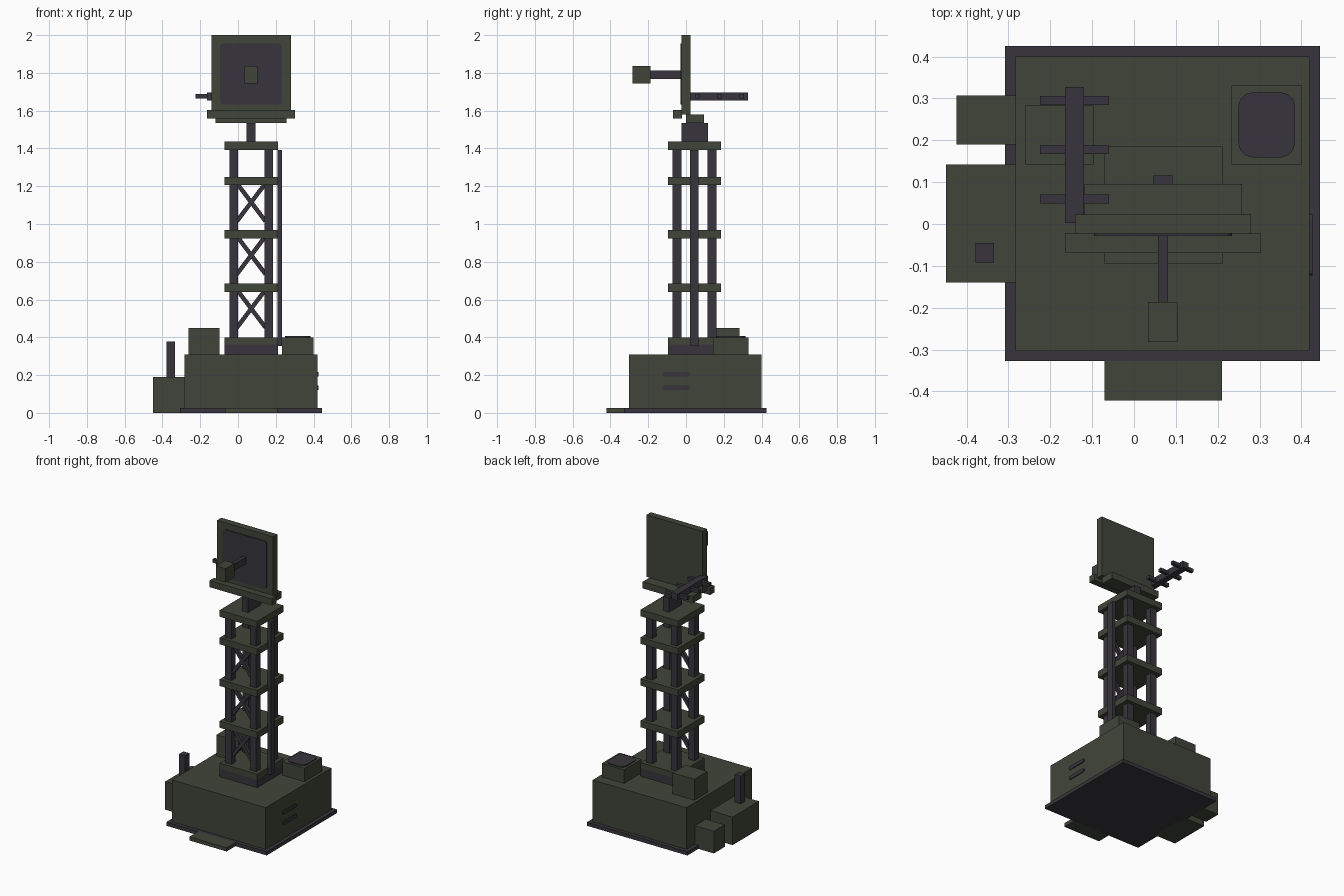
import bpy, bmesh, math
from mathutils import Matrix, Vector

if "Cube" in bpy.data.objects:
    bpy.data.objects.remove(bpy.data.objects["Cube"])


def material(name, rgb):
    m = bpy.data.materials.new(name)
    m.diffuse_color = (*rgb, 1)
    m.use_nodes = True
    m.node_tree.nodes["Principled BSDF"].inputs["Base Color"].default_value = m.diffuse_color
    return m


GREEN = material("olive green", (0.052, 0.060, 0.041))
DARK = material("dark grey", (0.039, 0.036, 0.045))


def finish(name, bm, mat):
    bmesh.ops.recalc_face_normals(bm, faces=bm.faces)
    me = bpy.data.meshes.new(name)
    bm.to_mesh(me)
    bm.free()
    me.materials.append(mat)
    ob = bpy.data.objects.new(name, me)
    bpy.context.collection.objects.link(ob)
    return ob


def box(name, x, y, z, mat):
    """Box from its (low, high) range on each axis."""
    bm = bmesh.new()
    bmesh.ops.create_cube(bm, size=1)
    for v in bm.verts:
        v.co = Vector([r[0] if c < 0 else r[1] for c, r in zip(v.co, (x, y, z))])
    return finish(name, bm, mat)


def plate(name, centre, u, v, w, h, radius, mat, steps=3, thick=0.006):
    """Thin rounded plate spanned by directions u and v, raised along u x v."""
    u, v, centre = Vector(u), Vector(v), Vector(centre)
    bm = bmesh.new()
    ring = []
    for i, (sx, sy) in enumerate(((1, 1), (-1, 1), (-1, -1), (1, -1))):
        for k in range(steps + 1):
            a = math.radians(90 * (i + k / steps))
            px = sx * (w / 2 - radius) + radius * math.cos(a)
            py = sy * (h / 2 - radius) + radius * math.sin(a)
            ring.append(bm.verts.new(centre + u * px + v * py))
    face = bm.faces.new(ring)
    out = bmesh.ops.extrude_face_region(bm, geom=[face])
    bmesh.ops.translate(bm, vec=u.cross(v) * thick,
                        verts=[g for g in out["geom"] if isinstance(g, bmesh.types.BMVert)])
    return finish(name, bm, mat)


# Shelter body, skid plate and step
box("skid_plate", (-0.308, 0.445), (-0.328, 0.425), (0, 0.025), DARK)
box("shelter_body", (-0.283, 0.42), (-0.303, 0.40), (0.025, 0.308), GREEN)
box("front_step", (-0.07, 0.21), (-0.422, -0.328), (0, 0.025), GREEN)

# Side cabinets and exhaust
box("side_cabinet", (-0.449, -0.283), (-0.14, 0.142), (0, 0.19), GREEN)
box("small_cabinet", (-0.424, -0.283), (0.19, 0.307), (0, 0.15), GREEN)
box("exhaust_stack", (-0.379, -0.334), (-0.093, -0.045), (0.19, 0.377), DARK)

# Side vents
for z in (0.134, 0.204):
    plate("side_vent", (0.42, -0.05, z), (0, 1, 0), (0, 0, 1), 0.145, 0.024, 0.011, DARK)

# Roof boxes
box("roof_box", (-0.261, -0.097), (0.142, 0.283), (0.308, 0.45), GREEN)
box("vent_box", (0.233, 0.40), (0.142, 0.331), (0.308, 0.40), GREEN)
plate("vent_grille", (0.317, 0.237, 0.40), (1, 0, 0), (0, 1, 0), 0.136, 0.156, 0.035, DARK)

# Tower: plinth, floor frames, legs, front bracing and cable duct
TX, TY, HALF, LEG = 0.07, 0.045, 0.141, 0.093
span_x, span_y = (TX - HALF, TX + HALF), (TY - HALF, TY + HALF)
box("tower_plinth", span_x, span_y, (0.308, 0.362), DARK)
for z0, z1 in ((0.362, 0.40), (0.64, 0.685), (0.923, 0.968), (1.206, 1.25), (1.393, 1.437)):
    box("tower_frame", span_x, span_y, (z0, z1), GREEN)
for sx in (-1, 1):
    for sy in (-1, 1):
        cx, cy = TX + sx * LEG, TY + sy * LEG
        box("tower_leg", (cx - 0.023, cx + 0.023), (cy - 0.023, cy + 0.023), (0.38, 1.41), DARK)
for z in (0.552, 0.835, 1.115):
    for s in (-1, 1):
        bm = bmesh.new()
        bmesh.ops.create_cube(bm, size=1, matrix=Matrix.Translation((TX, TY - LEG, z))
                              @ Matrix.Rotation(s * math.radians(37), 4, "Y")
                              @ Matrix.Diagonal((0.023, 0.023, 0.25, 1)))
        finish("cross_brace", bm, DARK)
box("cable_duct", (0.208, 0.232), (0.021, 0.067), (0.355, 1.392), DARK)

# Antenna mount
box("turning_mast", (0.046, 0.092), (-0.024, 0.116), (1.437, 1.535), DARK)
box("mount_beam", (-0.118, 0.258), (0.0, 0.096), (1.535, 1.58), GREEN)
box("lower_bar", (-0.165, 0.303), (-0.069, -0.022), (1.558, 1.603), GREEN)

# Flat antenna with dark face and feed
box("antenna_panel", (-0.141, 0.28), (-0.023, 0.023), (1.58, 2.0), GREEN)
plate("antenna_face", (0.069, -0.023, 1.794), (1, 0, 0), (0, 0, 1), 0.33, 0.325, 0.02, DARK)
box("feed_arm", (0.057, 0.081), (-0.19, -0.02), (1.767, 1.813), DARK)
box("feed_box", (0.034, 0.104), (-0.282, -0.187), (1.743, 1.837), GREEN)

# Rear aerial: boom with three cross rods
box("aerial_boom", (-0.165, -0.12), (0.002, 0.328), (1.653, 1.697), DARK)
for y in (0.06, 0.178, 0.295):
    box("aerial_rod", (-0.225, -0.06), (y - 0.011, y + 0.011), (1.664, 1.687), DARK)
